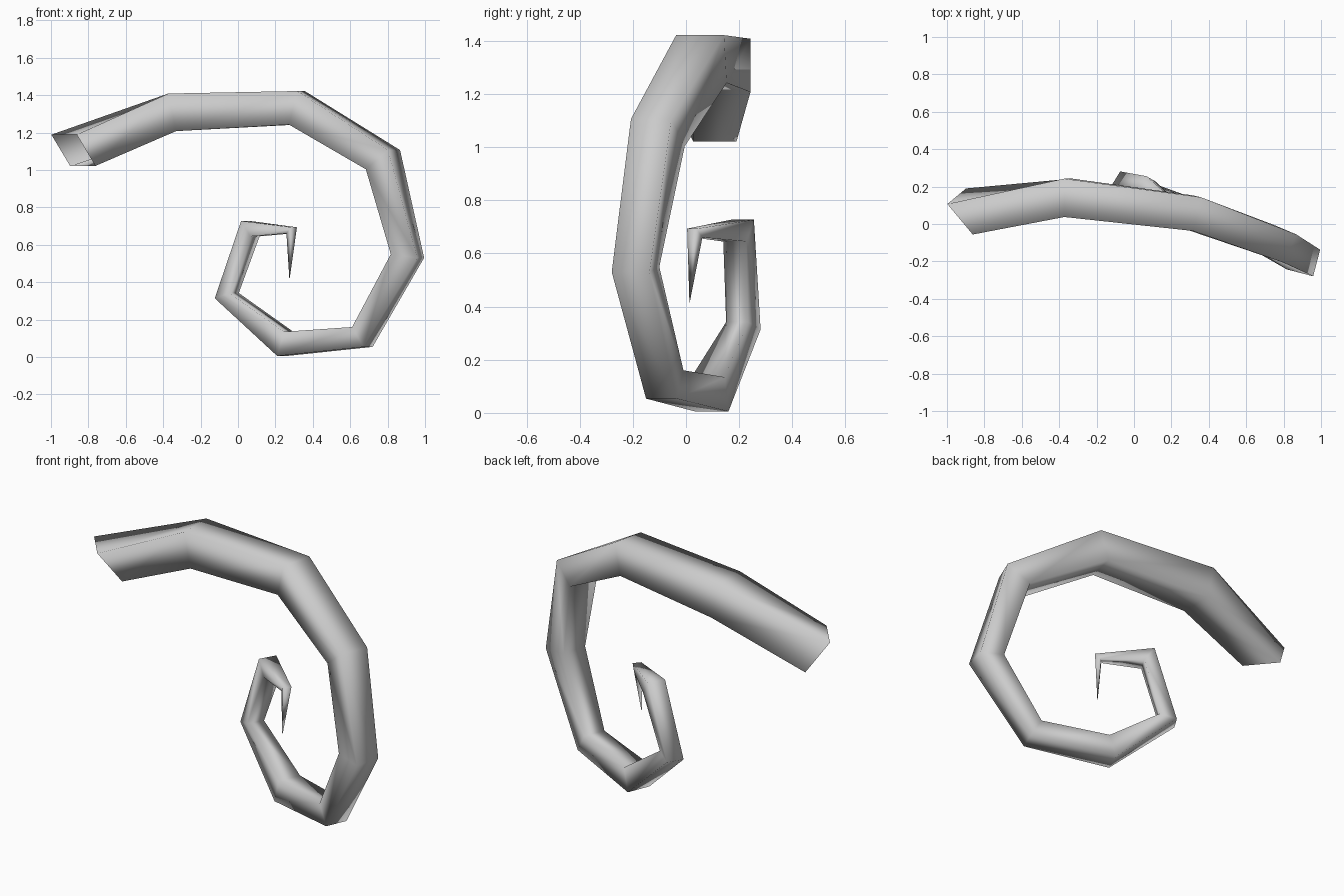
import bpy, bmesh
from mathutils import Vector

if "Cube" in bpy.data.objects:
    bpy.data.objects.remove(bpy.data.objects["Cube"])

# Spiral path of the tendril: x, y, z, thickness (last point is the sharp tip)
PATH = [
    (-0.88, 0.067, 1.105, 0.212), (-0.352, 0.14, 1.308, 0.205),
    (0.315, 0.058, 1.332, 0.185), (0.775, -0.106, 1.055, 0.165),
    (0.906, -0.19, 0.54, 0.147), (0.665, -0.08, 0.107, 0.125),
    (0.253, 0.09, 0.07, 0.135), (-0.06, 0.216, 0.328, 0.096),
    (0.066, 0.198, 0.686, 0.100), (0.287, 0.033, 0.677, 0.047),
    (0.275, 0.013, 0.41, 0.0)]
START_DIR = Vector((0.77, 0.64, 0.78))   # the open end is cut at a slant
UP = Vector((0, 0, 1))

pts = [Vector(p[:3]) for p in PATH]


def square_ring(bm, i):
    """Square section, kept level, across the mean direction of the path."""
    t = START_DIR.normalized() if i == 0 else (
        (pts[i] - pts[i - 1]).normalized() + (pts[i + 1] - pts[i]).normalized()).normalized()
    side = UP.cross(t).normalized()
    if side.y < 0:
        side.negate()
    out = side.cross(t).normalized()
    # the path runs clockwise seen from the front, so this stays on the inside
    h = PATH[i][3] / 2
    return [bm.verts.new(pts[i] + h * (a * side + b * out))
            for a, b in ((1, 1), (-1, 1), (-1, -1), (1, -1))]


# Tapered four-sided tube, open at the thick end
bm = bmesh.new()
rings = [square_ring(bm, i) for i in range(len(pts) - 1)]
for r, s in zip(rings, rings[1:]):
    for k in range(4):
        n = (k + 1) % 4
        bm.faces.new((r[k], r[n], s[n], s[k]))

# Pointed tip
tip = bm.verts.new(pts[-1])
for k in range(4):
    bm.faces.new((rings[-1][k], rings[-1][(k + 1) % 4], tip))
bmesh.ops.recalc_face_normals(bm, faces=bm.faces)
for f in bm.faces:
    f.smooth = True

mesh = bpy.data.meshes.new("curled_tendril")
bm.to_mesh(mesh)
bm.free()
obj = bpy.data.objects.new("curled_tendril", mesh)
bpy.context.collection.objects.link(obj)
